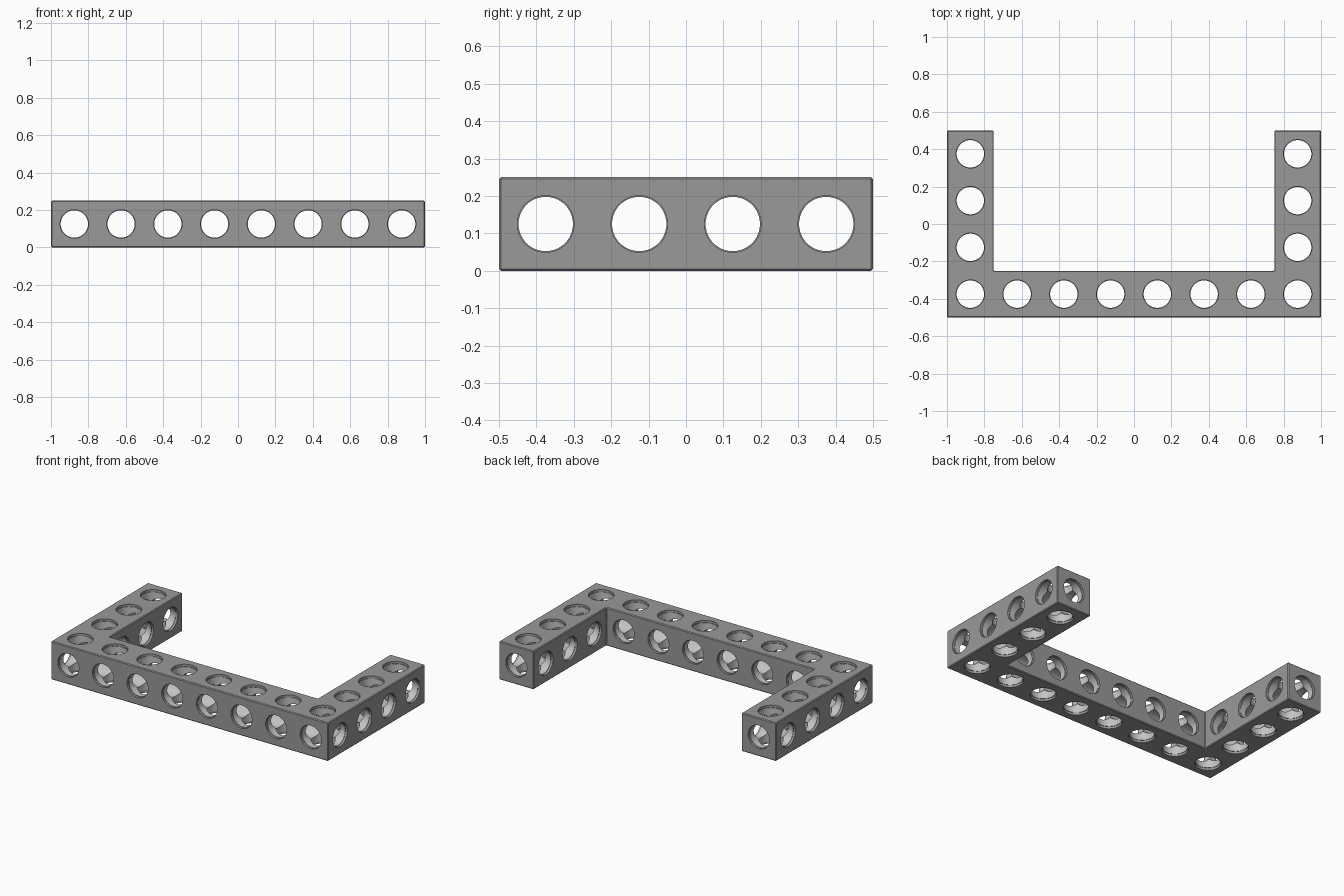
import bpy
import bmesh
import math
from mathutils import Vector

if "Cube" in bpy.data.objects:
    bpy.data.objects.remove(bpy.data.objects["Cube"], do_unlink=True)

UNIT = 0.25
MID = UNIT / 2
LIP = 0.015
SIDES = 32


def make_material(name, value):
    mat = bpy.data.materials.new(name)
    mat.use_nodes = True
    colour = (value, value, value, 1)
    mat.diffuse_color = colour
    mat.node_tree.nodes["Principled BSDF"].inputs["Base Color"].default_value = colour
    return mat


materials = [make_material("shell grey", 0.32), make_material("inner light grey", 0.55)]


def make_object(name, bm):
    bmesh.ops.recalc_face_normals(bm, faces=bm.faces)
    mesh = bpy.data.meshes.new(name)
    bm.to_mesh(mesh)
    bm.free()
    for mat in materials:
        mesh.materials.append(mat)
    obj = bpy.data.objects.new(name, mesh)
    bpy.context.collection.objects.link(obj)
    return obj


# U-shaped beam with slightly eased edges
outline = [(-1, -0.5), (1, -0.5), (1, 0.5), (0.75, 0.5),
           (0.75, -0.25), (-0.75, -0.25), (-0.75, 0.5), (-1, 0.5)]
bm = bmesh.new()
base = bm.faces.new([bm.verts.new((x, y, 0)) for x, y in outline])
top = bmesh.ops.extrude_face_region(bm, geom=[base])["geom"]
bmesh.ops.translate(bm, vec=(0, 0, UNIT),
                    verts=[v for v in top if isinstance(v, bmesh.types.BMVert)])
bmesh.ops.recalc_face_normals(bm, faces=bm.faces)
bmesh.ops.bevel(bm, geom=bm.edges[:], offset=0.005, segments=1, affect='EDGES')
beam = make_object("u_shaped_beam", bm)


def add_tunnel(bm, axis, centre, start, end, radius):
    """Stepped round cutter along one axis: wide lips, narrower light bore."""
    wide = radius + 0.003
    stations = [(start - 0.02, wide), (start + LIP, wide), (start + LIP, radius),
                (end - LIP, radius), (end - LIP, wide), (end + 0.02, wide)]
    rings = []
    for along, r in stations:
        ring = []
        for i in range(SIDES):
            a = math.tau * (i + 0.5) / SIDES
            p = Vector(centre)
            p[axis] = along
            p[(axis + 1) % 3] += r * math.cos(a)
            p[(axis + 2) % 3] += r * math.sin(a)
            ring.append(bm.verts.new(p))
        rings.append(ring)
    bm.faces.new(rings[0])
    bm.faces.new(rings[-1])
    for k in range(len(rings) - 1):
        for i in range(SIDES):
            j = (i + 1) % SIDES
            face = bm.faces.new((rings[k][i], rings[k][j],
                                 rings[k + 1][j], rings[k + 1][i]))
            face.material_index = 1 if k == 2 else 0


# Hole centres on the unit grid
columns = [-1 + MID + UNIT * i for i in range(8)]
rows = [-0.5 + MID + UNIT * i for i in range(4)]
ends = (columns[0], columns[-1])

along_x, along_y, along_z = bmesh.new(), bmesh.new(), bmesh.new()
for y in rows:
    spans = [(-1, 1)] if y == rows[0] else [(-1, -0.75), (0.75, 1)]
    for a, b in spans:
        add_tunnel(along_x, 0, (0, y, MID), a, b, 0.0728)
for x in columns:
    add_tunnel(along_y, 1, (x, 0, MID), -0.5, 0.5 if x in ends else -0.25, 0.0731)
    for y in rows:
        if x in ends or y == rows[0]:
            add_tunnel(along_z, 2, (x, y, 0), 0, UNIT, 0.0734)

# Cut the three sets of holes
bpy.ops.object.select_all(action='DESELECT')
bpy.context.view_layer.objects.active = beam
beam.select_set(True)
for name, cutter_bm in (("side", along_x), ("front", along_y), ("top", along_z)):
    cutter = make_object(name + "_hole_cutter", cutter_bm)
    cutter.hide_render = True
    mod = beam.modifiers.new(name + "_holes", 'BOOLEAN')
    mod.operation = 'DIFFERENCE'
    mod.solver = 'EXACT'
    mod.object = cutter
    bpy.ops.object.modifier_apply(modifier=mod.name)
    bpy.data.objects.remove(cutter, do_unlink=True)

bpy.ops.object.shade_smooth_by_angle(angle=math.radians(25))
